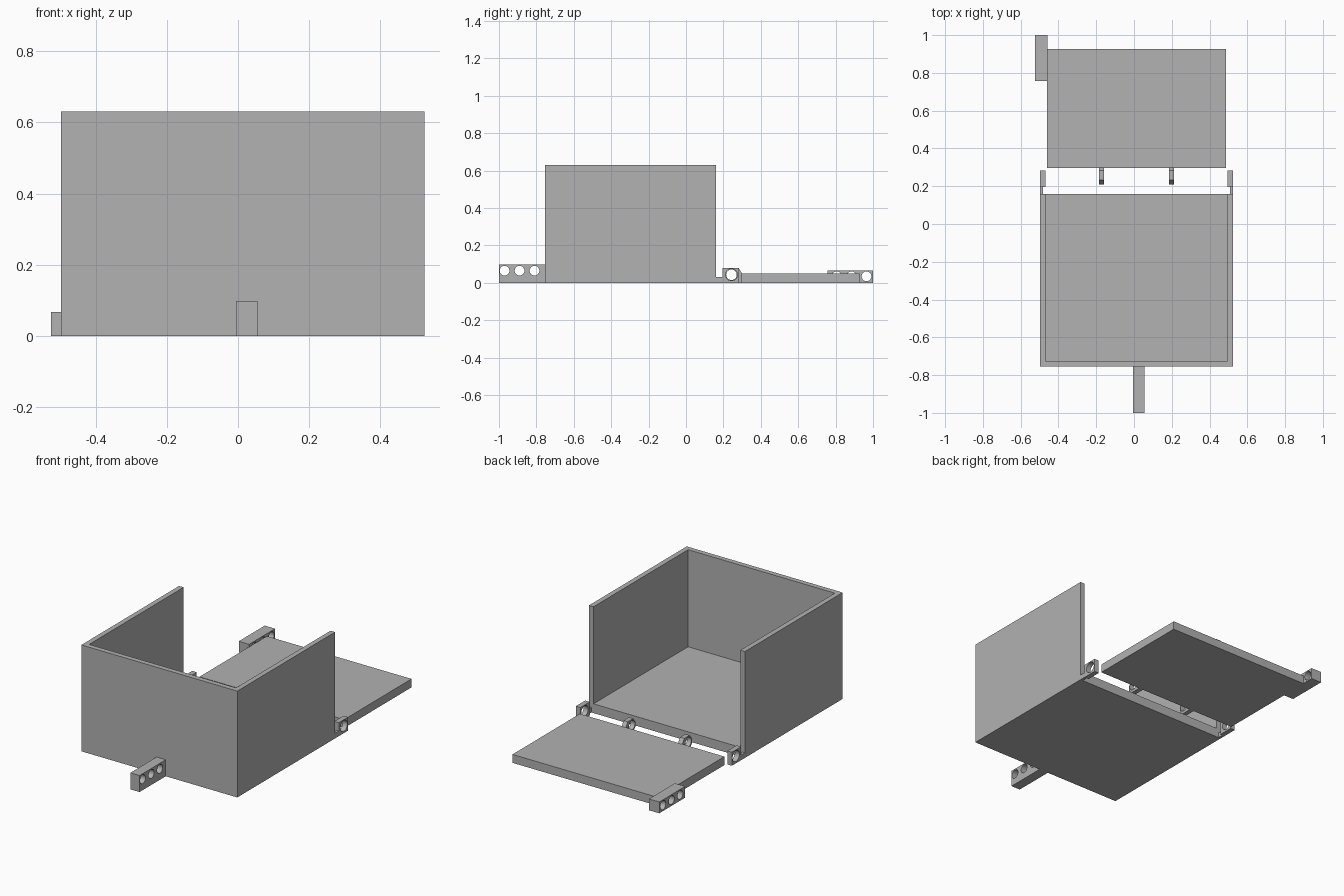
import bpy, bmesh, math
from mathutils import Vector

cube = bpy.data.objects.get("Cube")
if cube:
    bpy.data.objects.remove(cube, do_unlink=True)

GREY = (0.445, 0.445, 0.445, 1)
grey = bpy.data.materials.new("plain grey")
grey.use_nodes = True
grey.diffuse_color = GREY
grey.node_tree.nodes["Principled BSDF"].inputs["Base Color"].default_value = GREY


def prism(name, outline, low, high, along="x"):
    """Extrude an outline: (y, z) points along x, or (x, y) points along z."""
    place = (lambda a, b: (low, a, b)) if along == "x" else (lambda a, b: (a, b, low))
    step = Vector((high - low, 0, 0) if along == "x" else (0, 0, high - low))
    bm = bmesh.new()
    face = bm.faces.new([bm.verts.new(place(a, b)) for a, b in outline])
    ext = bmesh.ops.extrude_face_region(bm, geom=[face])
    new = [v for v in ext["geom"] if isinstance(v, bmesh.types.BMVert)]
    bmesh.ops.translate(bm, verts=new, vec=step)
    bmesh.ops.recalc_face_normals(bm, faces=bm.faces)
    mesh = bpy.data.meshes.new(name)
    bm.to_mesh(mesh)
    bm.free()
    mesh.materials.append(grey)
    obj = bpy.data.objects.new(name, mesh)
    bpy.context.collection.objects.link(obj)
    return obj


def rect(a0, a1, b0, b1):
    return [(a0, b0), (a1, b0), (a1, b1), (a0, b1)]


def drill(obj, centres, radius):
    """Cut round holes through a part along x."""
    bpy.context.view_layer.update()
    for y, z in centres:
        ring = [(y + radius * math.cos(i * math.tau / 32),
                 z + radius * math.sin(i * math.tau / 32)) for i in range(32)]
        cutter = prism("hole_cutter", ring, -1, 1)
        cutter.hide_render = True
        mod = obj.modifiers.new("hole", "BOOLEAN")
        mod.operation, mod.solver, mod.object = "DIFFERENCE", "EXACT", cutter
        bpy.context.view_layer.objects.active = obj
        bpy.ops.object.modifier_apply(modifier=mod.name)
        bpy.data.objects.remove(cutter, do_unlink=True)
    bpy.ops.object.select_all(action="DESELECT")
    obj.select_set(True)
    bpy.ops.object.shade_smooth_by_angle(angle=math.radians(30))


# Box: three walls around a floor, open at the back and top
L, R, F, B, T = -0.498, 0.524, -0.755, 0.16, 0.03
walls = [(L, B), (L, F), (R, F), (R, B), (R - T, B), (R - T, F + T), (L + T, F + T), (L + T, B)]
prism("box_walls", walls, 0, 0.63, along="z")
prism("box_floor", rect(F + T, B, 0, 0.055), L + T, R - T)

# Front latch tab with three holes
tab = prism("front_latch_tab", rect(-1, F, 0, 0.098), -0.005, 0.055)
drill(tab, [(y, 0.065) for y in (-0.97, -0.89, -0.81)], 0.026)

# Hinge eyes on the box, joined by low thin arms
HINGE = (0.243, 0.043)
for side, outer, inward in (("right", L, 1), ("left", R, -1)):
    prism(side + "_hinge_arm", rect(B, 0.2, 0, 0.03), *sorted((outer, outer + inward * 0.016)))
    eye = prism(side + "_hinge_eye", rect(0.195, 0.282, 0, 0.08), *sorted((outer, outer + inward * T)))
    drill(eye, [HINGE], 0.032)

# Lid laid flat behind the box, with two hinge knuckles
prism("lid", rect(0.297, 0.927, 0, 0.05), -0.46, 0.488)
knuckle = [(0.3, 0), (0.232, 0), (0.21, 0.022), (0.21, 0.05), (0.232, 0.078), (0.282, 0.078), (0.3, 0.05)]
for side, x in (("right", -0.172), ("left", 0.198)):
    part = prism(side + "_lid_knuckle", knuckle, x - 0.014, x + 0.014)
    drill(part, [HINGE], 0.028)

# Lid latch tab with three holes
tab = prism("lid_latch_tab", rect(0.757, 1, 0, 0.067), -0.525, -0.457)
drill(tab, [(y, 0.035) for y in (0.805, 0.885, 0.965)], 0.026)
